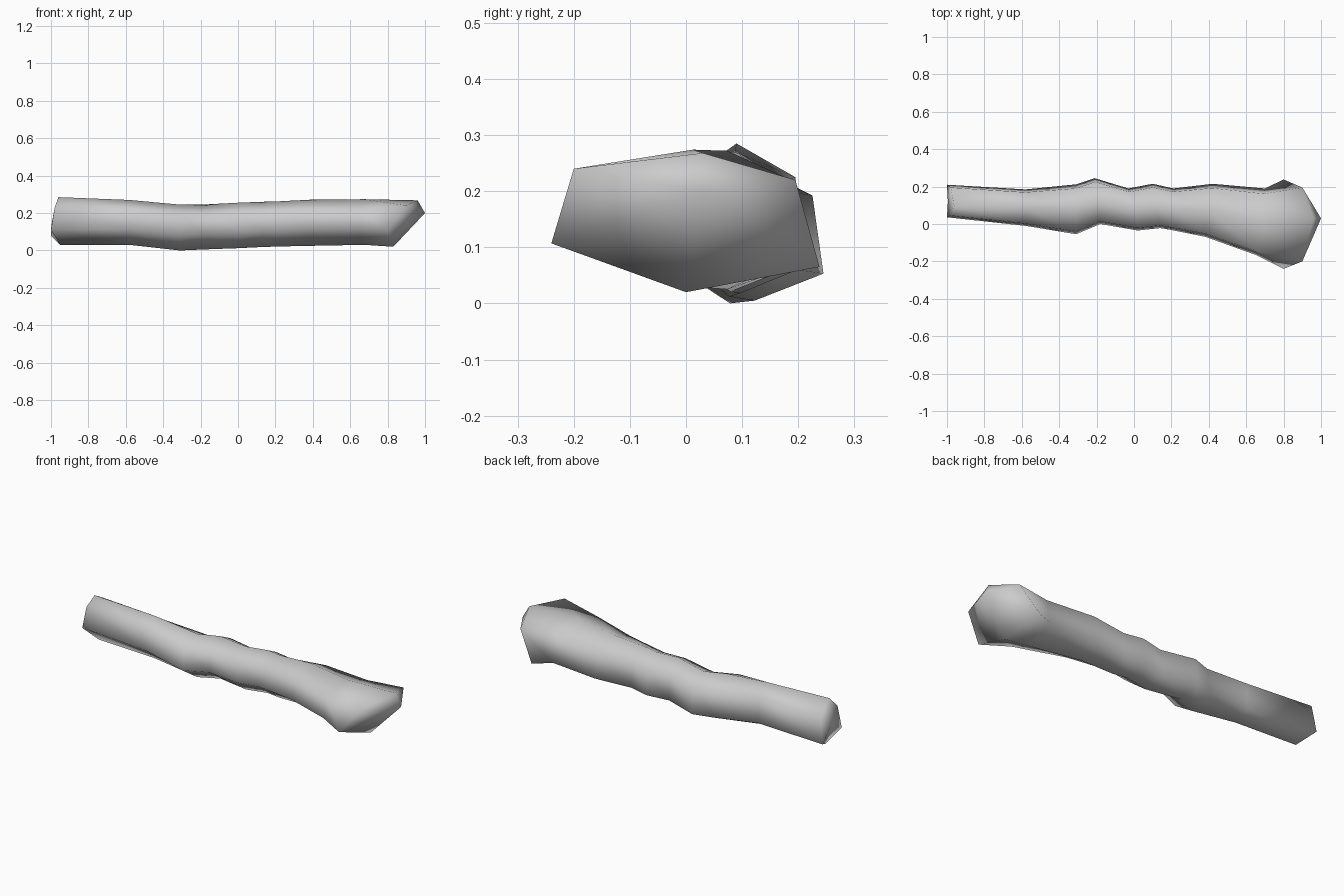
import bpy
import bmesh

default_cube = bpy.data.objects.get("Cube")
if default_cube:
    bpy.data.objects.remove(default_cube, do_unlink=True)


def make_material(name, colour):
    material = bpy.data.materials.new(name)
    material.use_nodes = True
    material.diffuse_color = colour
    shader = material.node_tree.nodes["Principled BSDF"]
    shader.inputs["Base Color"].default_value = colour
    shader.inputs["Roughness"].default_value = 0.8
    return material


# Six-sided section: (across from front 0 to back 1, height from bottom 0 to top 1)
SECTION = [
    (0.5, 1.0),     # top ridge
    (0.06, 0.8),    # front upper
    (0.0, 0.36),    # front lower
    (0.5, 0.0),     # bottom ridge
    (1.0, 0.2),     # back lower
    (0.92, 0.78),   # back upper
]

# Stations along the limb: front x, front y, back x, back y, bottom z, top z
STATIONS = [
    (-0.58, -0.01, -0.58, 0.185, 0.03, 0.27),
    (-0.31, -0.055, -0.31, 0.212, 0.0, 0.245),
    (-0.18, 0.0, -0.21, 0.245, 0.005, 0.245),
    (0.02, -0.035, -0.03, 0.19, 0.012, 0.255),
    (0.14, -0.022, 0.1, 0.215, 0.018, 0.26),
    (0.2, -0.032, 0.21, 0.19, 0.021, 0.262),
    (0.38, -0.068, 0.42, 0.215, 0.025, 0.272),
    (0.65, -0.165, 0.7, 0.19, 0.03, 0.274),
]


def station_ring(front_x, front_y, back_x, back_y, bottom, top):
    return [(front_x + (back_x - front_x) * across,
             front_y + (back_y - front_y) * across,
             bottom + (top - bottom) * height)
            for across, height in SECTION]


# Slanted rims at the narrow end and at the broad end
narrow_rim = [(-0.96, 0.09, 0.285), (-0.98, 0.045, 0.23), (-1.0, 0.036, 0.11),
              (-0.95, 0.11, 0.03), (-1.0, 0.21, 0.08), (-0.98, 0.195, 0.225)]
broad_rim = [(0.96, 0.03, 0.268), (0.9, -0.2, 0.24), (0.8, -0.24, 0.107),
             (0.83, 0.0, 0.02), (0.8, 0.238, 0.065), (0.9, 0.195, 0.22)]

# Skin the rings into one closed limb
bm = bmesh.new()
rings = [narrow_rim] + [station_ring(*s) for s in STATIONS] + [broad_rim]
loops = [[bm.verts.new(point) for point in ring] for ring in rings]
sides = len(SECTION)
for near, far in zip(loops, loops[1:]):
    for i in range(sides):
        j = (i + 1) % sides
        bm.faces.new((near[i], near[j], far[j], far[i]))

# Fan each end to its middle point
for loop, middle in ((loops[0], (-0.995, 0.12, 0.15)),
                     (loops[-1], (1.0, 0.03, 0.2))):
    tip = bm.verts.new(middle)
    for i in range(sides):
        bm.faces.new((loop[i], loop[(i + 1) % sides], tip))
bmesh.ops.recalc_face_normals(bm, faces=bm.faces)
for face in bm.faces:
    face.smooth = True

mesh = bpy.data.meshes.new("wooden_limb")
bm.to_mesh(mesh)
bm.free()
mesh.materials.append(make_material("light grey", (0.6, 0.6, 0.6, 1.0)))
limb = bpy.data.objects.new("wooden_limb", mesh)
bpy.context.collection.objects.link(limb)
